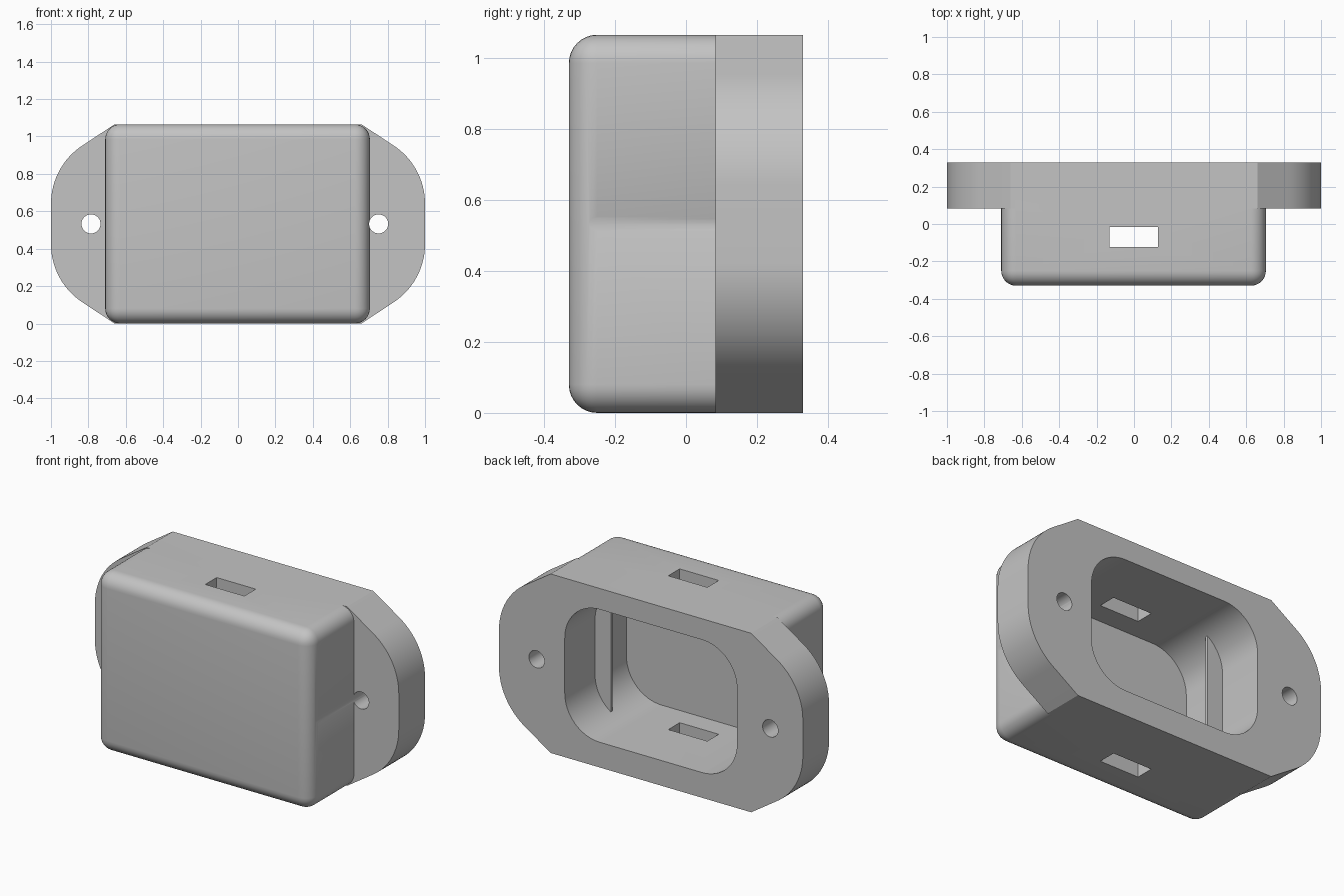
import bpy
import bmesh
from math import cos, sin, radians

cube = bpy.data.objects.get("Cube")
if cube:
    bpy.data.objects.remove(cube, do_unlink=True)

HEIGHT, BACK, FRONT = 1.065, 0.33, -0.33
MID = HEIGHT / 2

grey = bpy.data.materials.new("plain grey")
grey.use_nodes = True
colour = (0.55, 0.55, 0.55, 1)
grey.diffuse_color = colour
grey.node_tree.nodes["Principled BSDF"].inputs["Base Color"].default_value = colour


def finish(name, bm):
    bmesh.ops.recalc_face_normals(bm, faces=bm.faces)
    mesh = bpy.data.meshes.new(name)
    bm.to_mesh(mesh)
    bm.free()
    mesh.materials.append(grey)
    obj = bpy.data.objects.new(name, mesh)
    bpy.context.collection.objects.link(obj)
    return obj


def prism(name, outline, y0, y1):
    """Extrude an (x, z) outline from y0 to y1."""
    bm = bmesh.new()
    face = bm.faces.new([bm.verts.new((x, y0, z)) for x, z in outline])
    new = bmesh.ops.extrude_face_region(bm, geom=[face])["geom"]
    verts = [v for v in new if isinstance(v, bmesh.types.BMVert)]
    bmesh.ops.translate(bm, verts=verts, vec=(0, y1 - y0, 0))
    return finish(name, bm)


def arc(cx, cz, r, start, end, steps=16):
    angles = [radians(start + (end - start) * i / steps) for i in range(steps + 1)]
    return [(cx + r * cos(a), cz + r * sin(a)) for a in angles]


def box(name, x0, x1, y0, y1, z0, z1):
    return prism(name, [(x0, z0), (x1, z0), (x1, z1), (x0, z1)], y0, y1)


def combine(target, other, operation):
    mod = target.modifiers.new(other.name, "BOOLEAN")
    mod.operation = operation
    mod.solver = "EXACT"
    mod.object = other
    bpy.context.view_layer.objects.active = target
    bpy.ops.object.modifier_apply(modifier=mod.name)
    bpy.data.objects.remove(other, do_unlink=True)


# Housing block, rounded everywhere except around the back
housing = box("housing", -0.71, 0.705, FRONT, BACK, 0, HEIGHT)
bm = bmesh.new()
bm.from_mesh(housing.data)
edges = [e for e in bm.edges if any(v.co.y < 0 for v in e.verts)]
bmesh.ops.bevel(bm, geom=edges, offset=0.08, segments=8, profile=0.5,
                affect="EDGES")
bm.to_mesh(housing.data)
bm.free()

# Mounting flange with rounded ears
quarter = arc(0.627, 0.64, 0.373, 0, 57) + [(0.66, HEIGHT)]
upper = quarter + [(-x, z) for x, z in reversed(quarter)]
flange = prism("flange", upper + [(-x, HEIGHT - z) for x, z in upper], 0.083, BACK)
combine(housing, flange, "UNION")

# Open cavity at the back
half, low, high, r = 0.567, 0.15, 0.94, 0.23
cavity = (arc(half - r, high - r, r, 0, 90) + arc(r - half, high - r, r, 90, 180)
          + arc(r - half, low + r, r, 180, 270) + arc(half - r, low + r, r, 270, 360))
combine(housing, prism("cavity", cavity, -0.25, BACK + 0.1), "DIFFERENCE")

# Screw holes, the left one grazing the housing wall
for x in (-0.786, 0.752):
    hole = prism("screw_hole", arc(x, MID, 0.051, 0, 350, 35), -0.5, 0.5)
    combine(housing, hole, "DIFFERENCE")

# Slot through top and bottom
combine(housing, box("slot", -0.13, 0.127, -0.122, -0.015, -0.1, HEIGHT + 0.1),
        "DIFFERENCE")

# Thin retaining ribs on the cavity side walls
for name, side in (("left_rib", 1), ("right_rib", -1)):
    box(name, side * 0.463, side * 0.6, 0.03, 0.045, low + 0.01, high - 0.01)

bpy.ops.object.select_all(action="DESELECT")
housing.select_set(True)
bpy.context.view_layer.objects.active = housing
bpy.ops.object.shade_smooth_by_angle(angle=radians(25))
